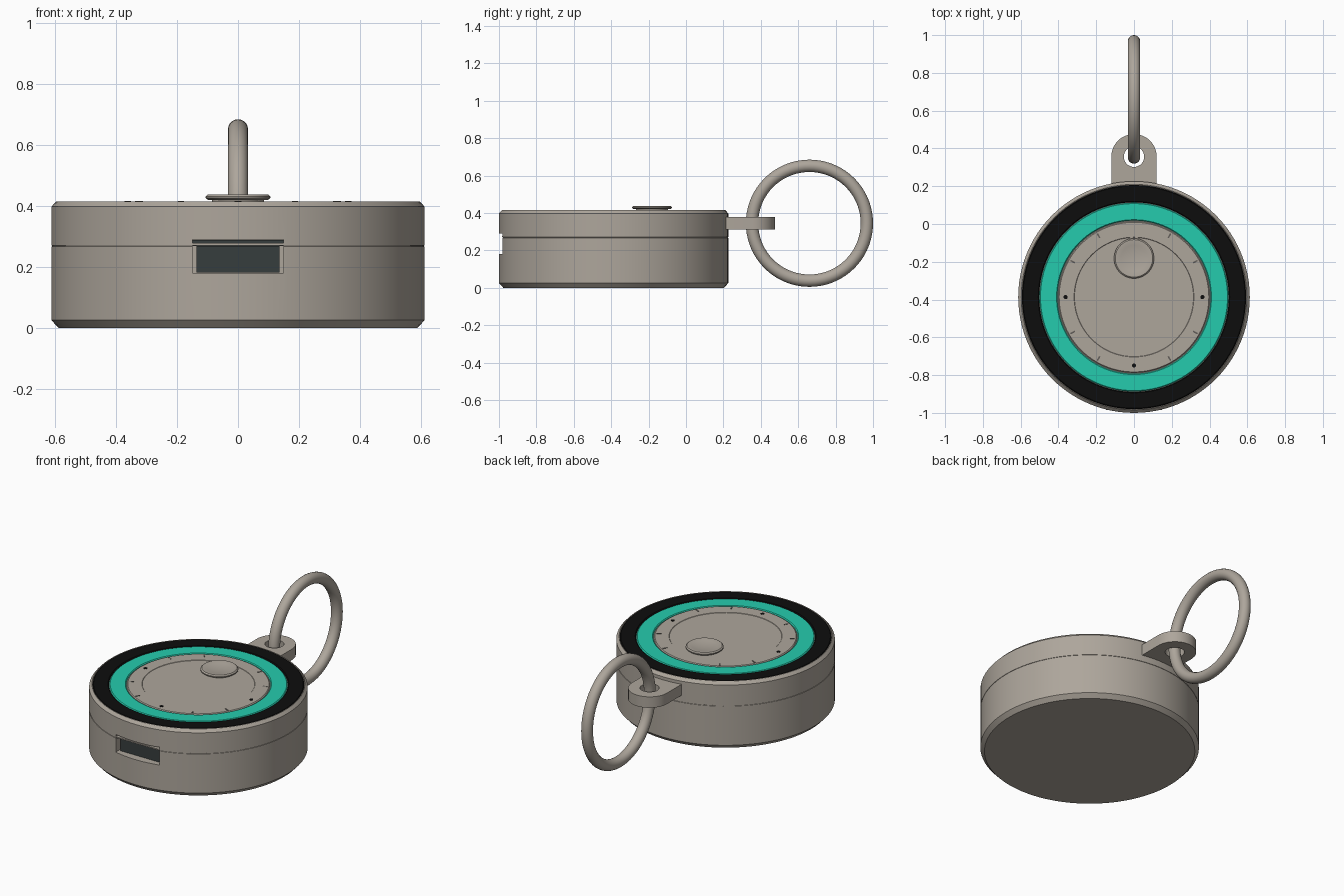
import bpy, bmesh
from math import sin, cos, pi, radians
from mathutils import Matrix, Vector

if "Cube" in bpy.data.objects:
    bpy.data.objects.remove(bpy.data.objects["Cube"])

CY = -0.387      # centre of the round case along y
TOP = 0.415      # height of the dial face


def material(name, rgb, rough=0.6):
    m = bpy.data.materials.new(name)
    m.use_nodes = True
    m.diffuse_color = (*rgb, 1)
    bsdf = m.node_tree.nodes["Principled BSDF"]
    bsdf.inputs["Base Color"].default_value = (*rgb, 1)
    bsdf.inputs["Roughness"].default_value = rough
    return m


GREY = material("warm grey", (0.42, 0.38, 0.33))
BLACK = material("black", (0.004, 0.004, 0.004))
TEAL = material("teal", (0.018, 0.60, 0.42))
SLATE = material("dark slate", (0.037, 0.048, 0.048))
MARK = material("mark grey", (0.12, 0.11, 0.10))


def finish(name, bm, mat):
    bmesh.ops.recalc_face_normals(bm, faces=bm.faces)
    mesh = bpy.data.meshes.new(name)
    bm.to_mesh(mesh)
    bm.free()
    mesh.materials.append(mat)
    obj = bpy.data.objects.new(name, mesh)
    bpy.context.collection.objects.link(obj)
    return obj


def activate(obj):
    bpy.ops.object.select_all(action='DESELECT')
    obj.select_set(True)
    bpy.context.view_layer.objects.active = obj


def smooth(obj):
    activate(obj)
    bpy.ops.object.shade_smooth_by_angle(angle=radians(30))


def lathe(name, profile, mat, centre=(0, CY), closed=False, steps=96):
    """Spin a (radius, height) profile about a vertical axis."""
    bm = bmesh.new()
    vs = [bm.verts.new((centre[0] + r, centre[1], z)) for r, z in profile]
    pairs = list(zip(vs, vs[1:]))
    if closed:
        pairs.append((vs[-1], vs[0]))
    edges = [bm.edges.new(p) for p in pairs]
    bmesh.ops.spin(bm, geom=vs + edges, cent=(*centre, 0), axis=(0, 0, 1),
                   angle=2 * pi, steps=steps, use_merge=True)
    bmesh.ops.remove_doubles(bm, verts=bm.verts, dist=1e-5)
    return finish(name, bm, mat)


def box(name, low, high, mat):
    low, high = Vector(low), Vector(high)
    bm = bmesh.new()
    bmesh.ops.create_cube(bm, size=1, matrix=Matrix.Translation((low + high) / 2)
                          @ Matrix.Diagonal((*(high - low), 1)))
    return finish(name, bm, mat)


def flat_ring(name, inner, outer, mat):
    """Inlaid ring with a small bevel on both top edges."""
    b = 0.005
    ring = lathe(name, [(inner, TOP - 0.015), (inner, TOP - b), (inner + b, TOP),
                        (outer - b, TOP), (outer, TOP - b), (outer, TOP - 0.015)],
                 mat, closed=True)
    smooth(ring)


# Round case with chamfered edges and a fine seam, cut open for the port
case = lathe("case", [(0, 0), (0.59, 0), (0.613, 0.025), (0.613, 0.267), (0.611, 0.268),
                      (0.611, 0.270), (0.613, 0.271), (0.613, 0.398), (0.597, TOP),
                      (0.594, TOP), (0.594, 0.407), (0, 0.407)], GREY)
cutter = box("port_cutter", (-0.15, -1.05, 0.18), (0.15, -0.93, 0.29), GREY)
cutter.hide_render = True
cut = case.modifiers.new("port", 'BOOLEAN')
cut.operation = 'DIFFERENCE'
cut.solver = 'EXACT'
cut.object = cutter
activate(case)
bpy.ops.object.modifier_apply(modifier=cut.name)
bpy.data.objects.remove(cutter)
smooth(case)

# Port socket, upper gap and slat
box("port_socket", (-0.137, -0.955, 0.182), (0.137, -0.925, 0.268), SLATE)
box("port_gap", (-0.149, -0.945, 0.268), (0.149, -0.925, 0.289), SLATE)
box("port_slat", (-0.149, -0.985, 0.271), (0.149, -0.925, 0.278), GREY)

# Dial face
flat_ring("outer_ring", 0.502, 0.593, BLACK)
flat_ring("teal_ring", 0.405, 0.500, TEAL)
dial = lathe("dial", [(0, 0.413), (0.315, 0.413), (0.317, TOP), (0.396, TOP),
                      (0.401, TOP - 0.005), (0.401, TOP - 0.012), (0, TOP - 0.012)], GREY)
smooth(dial)

# Hour marks: dots at the quarters, ticks between
for i in range(12):
    a = i * pi / 6
    if i % 3 == 0:
        if i != 3:
            x, y = 0.362 * cos(a), CY + 0.362 * sin(a)
            lathe(f"hour_dot_{i}", [(0, TOP - 0.001), (0.011, TOP - 0.001),
                                    (0.011, TOP + 0.002), (0, TOP + 0.002)],
                  BLACK, centre=(x, y), steps=16)
    else:
        tick = box(f"hour_tick_{i}", (0.362, -0.004, TOP - 0.001),
                   (0.388, 0.004, TOP + 0.002), MARK)
        tick.data.transform(Matrix.Translation((0, CY, 0)) @ Matrix.Rotation(a, 4, 'Z'))

# Dished push button on a short stem
button = lathe("button", [(0, 0.412), (0.085, 0.412), (0.085, 0.42), (0.098, 0.42),
                          (0.106, 0.426), (0.106, 0.432), (0.099, 0.438), (0.09, 0.438),
                          (0.07, 0.434), (0.04, 0.430), (0, 0.428)],
               GREY, centre=(0, -0.182), steps=48)
smooth(button)

# Rounded hanging tab with a hole
HOLE_Y = 0.356
curve = bpy.data.curves.new("hanging_tab", 'CURVE')
curve.dimensions = '2D'
curve.fill_mode = 'BOTH'
curve.extrude = 0.034
outline = [(0.12, 0.18)] + [(0.12 * cos(t * pi / 24), HOLE_Y + 0.12 * sin(t * pi / 24))
                            for t in range(25)] + [(-0.12, 0.18)]
hole = [(0.054 * cos(t * pi / 16), HOLE_Y + 0.054 * sin(t * pi / 16)) for t in range(32)]
for points in (outline, hole):
    spline = curve.splines.new('POLY')
    spline.points.add(len(points) - 1)
    for p, (x, y) in zip(spline.points, points):
        p.co = (x, y, 0, 1)
    spline.use_cyclic_u = True
curve.materials.append(GREY)
tab = bpy.data.objects.new("hanging_tab", curve)
tab.location.z = 0.345
bpy.context.collection.objects.link(tab)
activate(tab)
bpy.ops.object.convert(target='MESH')
smooth(bpy.context.view_layer.objects.active)

# Key ring standing upright through the tab
bpy.ops.mesh.primitive_torus_add(major_radius=0.307, minor_radius=0.033, major_segments=72,
                                 minor_segments=20, location=(0, 0.66, 0.345),
                                 rotation=(0, pi / 2, 0))
key_ring = bpy.context.object
key_ring.name = "key_ring"
key_ring.data.materials.append(GREY)
smooth(key_ring)
